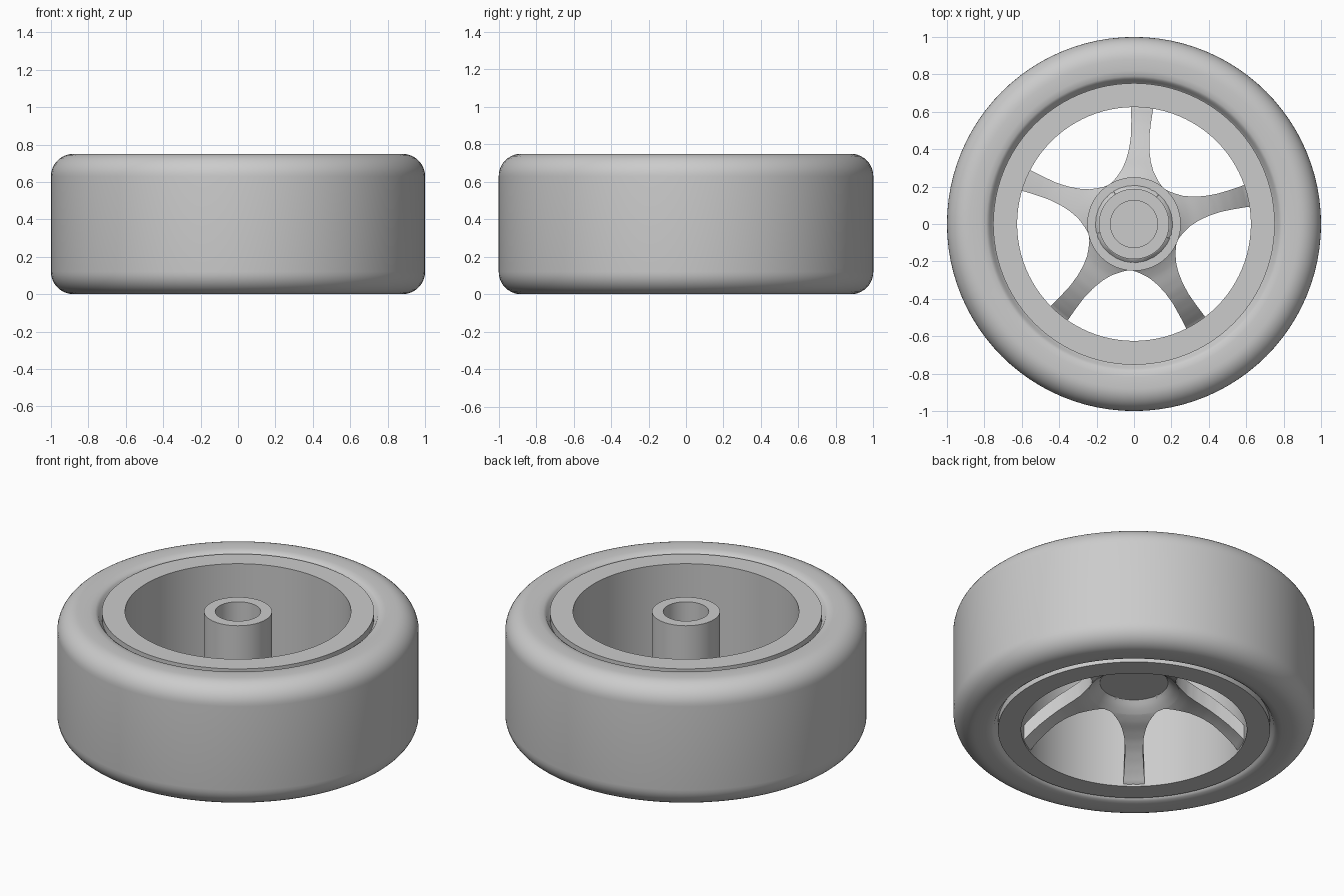
import bpy, bmesh, math

if "Cube" in bpy.data.objects:
    bpy.data.objects.remove(bpy.data.objects["Cube"])

SEGMENTS = 96
grey = bpy.data.materials.new("plain_grey")
grey.diffuse_color = (0.6, 0.6, 0.6, 1)
grey.use_nodes = True
grey.node_tree.nodes["Principled BSDF"].inputs["Base Color"].default_value = grey.diffuse_color


def finish(name, bm):
    bmesh.ops.recalc_face_normals(bm, faces=bm.faces)
    mesh = bpy.data.meshes.new(name)
    bm.to_mesh(mesh)
    bm.free()
    mesh.materials.append(grey)
    ob = bpy.data.objects.new(name, mesh)
    bpy.context.collection.objects.link(ob)
    bpy.ops.object.select_all(action='DESELECT')
    ob.select_set(True)
    bpy.context.view_layer.objects.active = ob
    bpy.ops.object.shade_smooth_by_angle(angle=math.radians(32))
    return ob


def lathe(name, profile, closed=True):
    """Revolve (radius, height) points about z; an open profile ends on the axis."""
    bm = bmesh.new()
    verts = [bm.verts.new((r, 0, z)) for r, z in profile]
    edges = [bm.edges.new(p) for p in zip(verts, verts[1:])]
    if closed:
        edges.append(bm.edges.new((verts[-1], verts[0])))
    bmesh.ops.spin(bm, geom=verts + edges, cent=(0, 0, 0), axis=(0, 0, 1),
                   angle=math.tau, steps=SEGMENTS)
    bmesh.ops.remove_doubles(bm, verts=bm.verts, dist=1e-5)
    return finish(name, bm)


# Tyre: rounded shoulders outside, small curled lip against the rim
MID = 0.375
upper = [(0.75, 0.70), (0.765, 0.715), (0.775, 0.735), (0.79, 0.745), (0.82, 0.75)]
upper += [(0.88 + 0.12 * math.sin(a), 0.63 + 0.12 * math.cos(a))
          for a in (math.pi / 2 * i / 10 for i in range(11))]
lower = [(r, 2 * MID - z) for r, z in reversed(upper)]
lathe("tyre", upper + lower)

# Rim barrel
lathe("rim", [(0.625, 0.005), (0.753, 0.005), (0.753, 0.745), (0.625, 0.745)])

# Hub: dished front face, collar and hollow axle tube
lathe("hub", [(0, 0.305), (0.188, 0.305), (0.205, 0.285), (0.225, 0.265),
              (0.25, 0.247), (0.25, 0.385), (0.188, 0.385), (0.188, 0.745),
              (0.126, 0.745), (0.126, 0.40), (0, 0.40)], closed=False)


def interpolate(table, x):
    for (x0, y0), (x1, y1) in zip(table, table[1:]):
        if x <= x1:
            return y0 + (y1 - y0) * (x - x0) / (x1 - x0)
    return table[-1][1]


# Spokes: flared at the hub, curving down to the rim face
UNDERSIDE = [(0.13, 0.32), (0.19, 0.31), (0.22, 0.273), (0.25, 0.25), (0.30, 0.225),
             (0.36, 0.205), (0.42, 0.18), (0.48, 0.145), (0.54, 0.10),
             (0.59, 0.055), (0.63, 0.012), (0.66, 0.008)]
HALF_WIDTH = [(0.14, 0.10), (0.20, 0.146), (0.22, 0.127), (0.25, 0.106),
              (0.29, 0.083), (0.34, 0.066), (0.40, 0.054), (0.47, 0.049),
              (0.55, 0.053), (0.64, 0.061)]
COLUMNS, ROWS, THICKNESS = 6, 30, 0.095

for k in range(5):
    angle = math.radians(86 + 72 * k)
    c, s = math.cos(angle), math.sin(angle)
    bm = bmesh.new()
    rings = []
    for i in range(ROWS + 1):
        d = 0.14 + 0.50 * i / ROWS
        w = interpolate(HALF_WIDTH, d)
        under, over = [], []
        for j in range(COLUMNS + 1):
            t = w * (2 * j / COLUMNS - 1)
            z = interpolate(UNDERSIDE, math.hypot(d, t))
            x, y = c * d - s * t, s * d + c * t
            under.append(bm.verts.new((x, y, z)))
            over.append(bm.verts.new((x, y, z + THICKNESS)))
        rings.append(under + over[::-1])
    n = len(rings[0])
    for a, b in zip(rings, rings[1:]):
        for j in range(n):
            bm.faces.new((a[j], a[(j + 1) % n], b[(j + 1) % n], b[j]))
    bm.faces.new(rings[0])
    bm.faces.new(rings[-1])
    finish(f"spoke_{k + 1}", bm)
